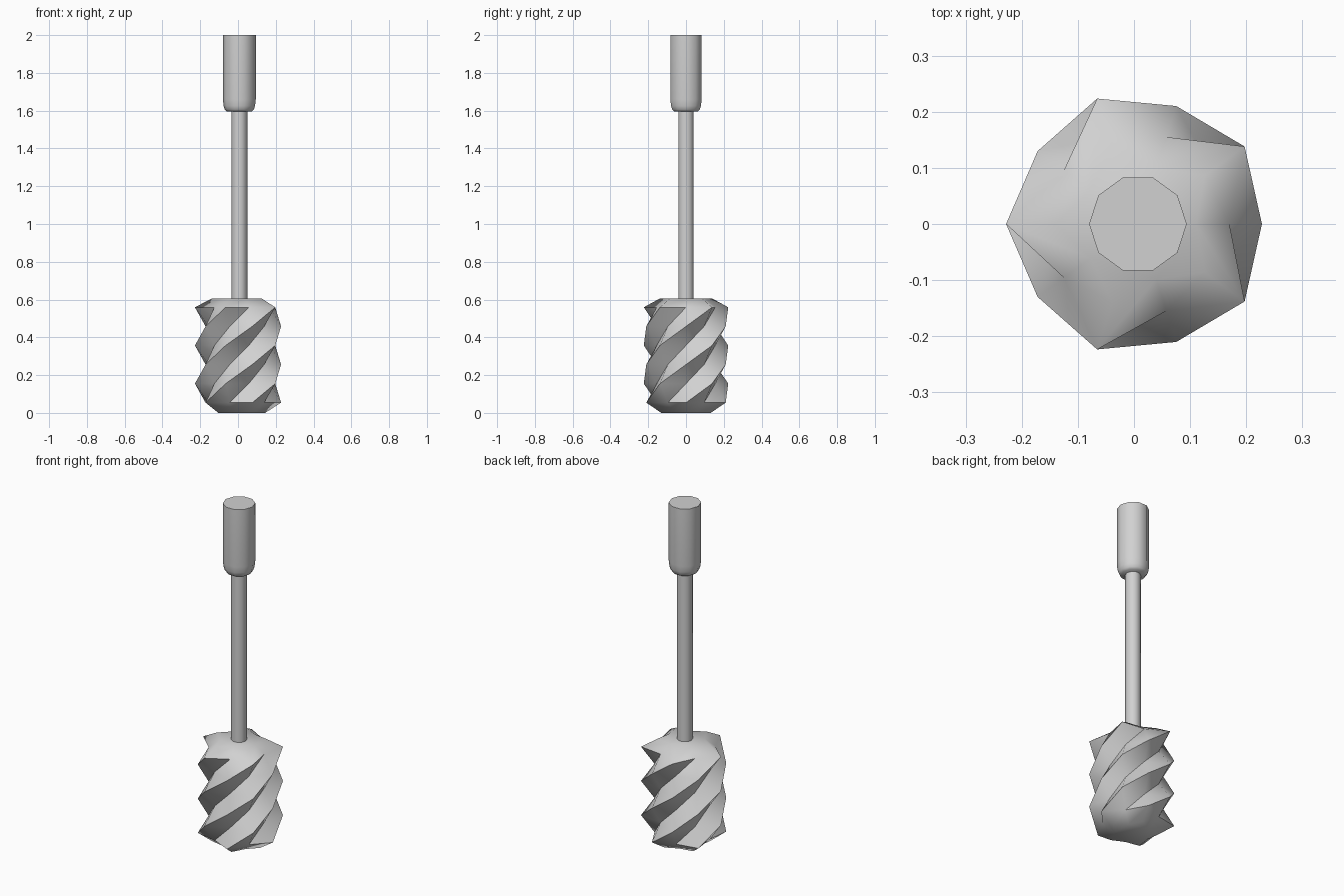
import bpy, bmesh
from math import cos, sin, pi, radians

cube = bpy.data.objects.get("Cube")
if cube:
    bpy.data.objects.remove(cube, do_unlink=True)

SIDES = 10
AXIS_X = 0.007

grey = bpy.data.materials.new("plain grey")
grey.use_nodes = True
colour = (0.64, 0.64, 0.64, 1)
grey.diffuse_color = colour
grey.node_tree.nodes["Principled BSDF"].inputs["Base Color"].default_value = colour


def stack(name, rings, slanted=False):
    """Skin rings of (z, radius on even corners, radius on odd corners)."""
    bm = bmesh.new()
    loops = []
    for z, even, odd in rings:
        loop = []
        for i in range(SIDES):
            a = 2 * pi * i / SIDES
            r = odd if i % 2 else even
            loop.append(bm.verts.new((AXIS_X + r * cos(a), r * sin(a), z)))
        loops.append(loop)
    for low, high in zip(loops, loops[1:]):
        for i in range(SIDES):
            j = (i + 1) % SIDES
            if slanted:
                bm.faces.new((low[i], low[j], high[j]))
                bm.faces.new((low[i], high[j], high[i]))
            else:
                bm.faces.new((low[i], low[j], high[j], high[i]))
    bm.faces.new(loops[0][::-1])
    bm.faces.new(loops[-1])
    mesh = bpy.data.meshes.new(name)
    bm.to_mesh(mesh)
    bm.free()
    mesh.materials.append(grey)
    obj = bpy.data.objects.new(name, mesh)
    bpy.context.collection.objects.link(obj)
    bpy.ops.object.select_all(action="DESELECT")
    obj.select_set(True)
    bpy.context.view_layer.objects.active = obj
    bpy.ops.object.shade_smooth_by_angle(angle=radians(60))
    return obj


# Twisted brush head: star rings that swap points and valleys at each level
head = [(0.0, 0.137, 0.1)]
for k in range(6):
    z = 0.054 + 0.101 * k
    head.append((z, 0.163, 0.235) if k % 2 else (z, 0.221, 0.163))
head.append((0.605, 0.104, 0.147))
stack("brush_head", head, slanted=True)

# Thin shaft
stack("shaft", [(z, 0.042, 0.042) for z in (0.59, 1.61)])

# Grip with a rounded lower end
grip = [(1.595, 0.066), (1.606, 0.077), (1.625, 0.083), (1.66, 0.087), (2.0, 0.087)]
stack("grip", [(z, r, r) for z, r in grip])
